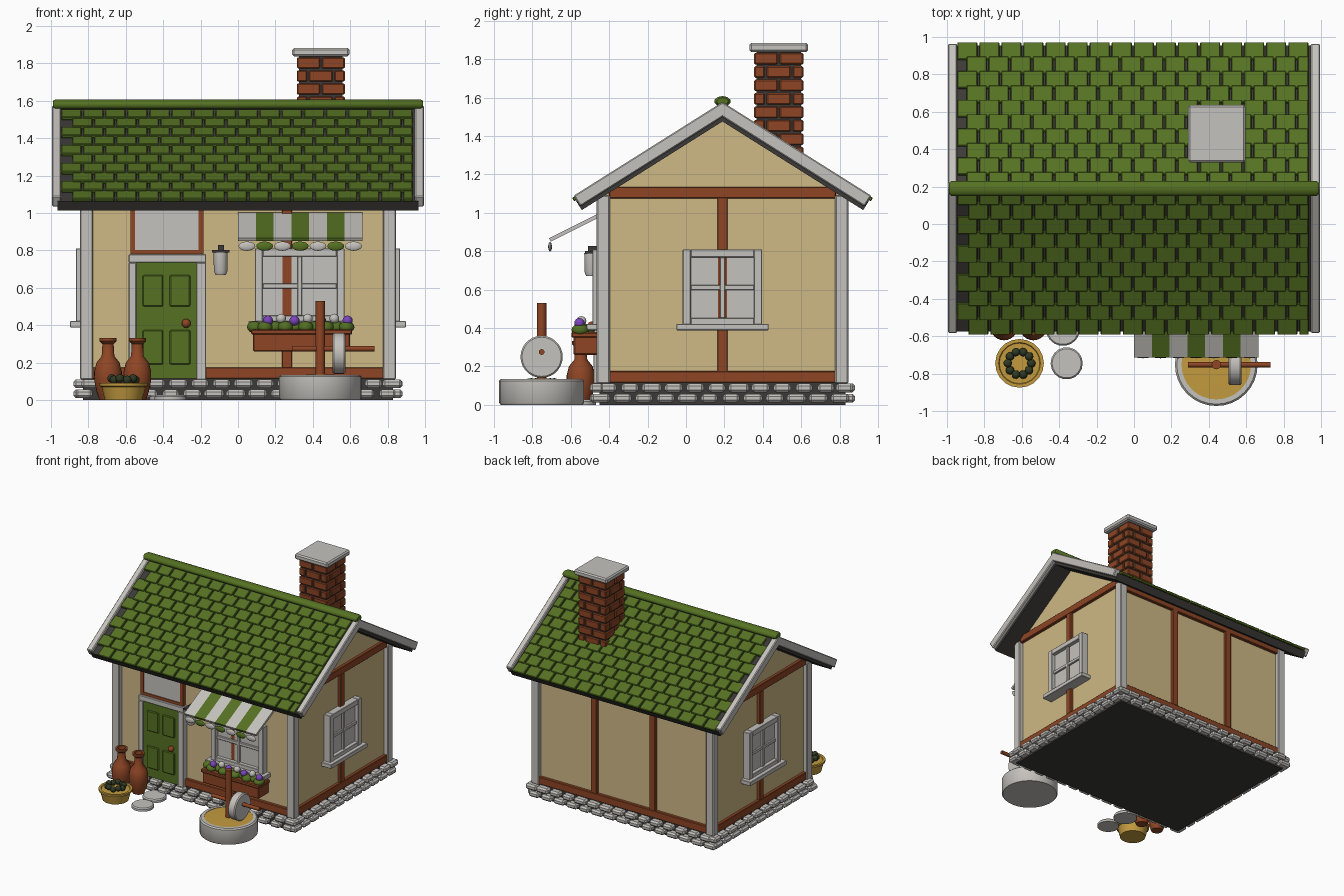
import bpy, bmesh, math, random
from mathutils import Matrix, Vector

if "Cube" in bpy.data.objects:
    bpy.data.objects.remove(bpy.data.objects["Cube"])

random.seed(4)
COL = {
    "light_grey": (0.56, 0.54, 0.51), "tan_plaster": (0.62, 0.48, 0.235), "brown": (0.27, 0.06, 0.018),
    "green": (0.09, 0.165, 0.016), "dark_grey": (0.045, 0.042, 0.038), "gold": (0.55, 0.33, 0.05),
    "purple": (0.2, 0.06, 0.5), "dark_olive": (0.03, 0.042, 0.018)}
MATS = {}
for k, c in COL.items():
    MATS[k] = bpy.data.materials.new(k)
    MATS[k].diffuse_color = (*c, 1)
I = Matrix.Identity(4)
CY = 0.19   # centre line of the house in y


def finish(name, mat, bm, smooth=False):
    bmesh.ops.recalc_face_normals(bm, faces=bm.faces)
    me = bpy.data.meshes.new(name)
    bm.to_mesh(me)
    bm.free()
    me.materials.append(MATS[mat])
    ob = bpy.data.objects.new(name, me)
    bpy.context.collection.objects.link(ob)
    if smooth:
        bpy.ops.object.select_all(action='DESELECT')
        ob.select_set(True)
        bpy.context.view_layer.objects.active = ob
        bpy.ops.object.shade_smooth_by_angle(angle=math.radians(40))
    return ob


def boxes(name, mat, items, bevel=0.0, M=I):
    """items: (x0, x1, y0, y1, z0, z1) or a ready matrix for a unit cube"""
    bm = bmesh.new()
    for b in items:
        if not isinstance(b, Matrix):
            x0, x1, y0, y1, z0, z1 = b
            b = Matrix.Translation(((x0 + x1) / 2, (y0 + y1) / 2, (z0 + z1) / 2)) @ \
                Matrix.Diagonal((x1 - x0, y1 - y0, z1 - z0, 1))
        bmesh.ops.create_cube(bm, size=1, matrix=M @ b)
    if bevel:
        bmesh.ops.bevel(bm, geom=bm.edges[:], offset=bevel, segments=1, affect='EDGES')
    return finish(name, mat, bm)


def lathe(name, mat, pts, M=I, n=24):
    bm = bmesh.new()
    vs = [bm.verts.new((r, 0, z)) for r, z in pts]
    es = [bm.edges.new(p) for p in zip(vs, vs[1:])]
    bmesh.ops.spin(bm, geom=vs + es, cent=(0, 0, 0), axis=(0, 0, 1), angle=2 * math.pi, steps=n)
    bmesh.ops.remove_doubles(bm, verts=bm.verts, dist=1e-4)
    bm.transform(M)
    return finish(name, mat, bm, True)


def balls(name, mat, centres, r, scale=(1, 1, 1)):
    bm = bmesh.new()
    for c in centres:
        bmesh.ops.create_uvsphere(bm, u_segments=12, v_segments=8, radius=r,
                                  matrix=Matrix.Translation(c) @ Matrix.Diagonal((*scale, 1)))
    return finish(name, mat, bm, True)


T = Matrix.Translation
RX = Matrix.Rotation(math.pi / 2, 4, 'Y')   # turns the z axis onto x

# Walls with gables
bm = bmesh.new()
prof = [(-0.43, 0.1), (0.81, 0.1), (0.81, 1.1), (CY, 1.49), (-0.43, 1.1)]
f = bm.faces.new([bm.verts.new((-0.81, y, z)) for y, z in prof])
ext = bmesh.ops.extrude_face_region(bm, geom=[f])["geom"]
bmesh.ops.translate(bm, verts=[g for g in ext if isinstance(g, bmesh.types.BMVert)], vec=(1.62, 0, 0))
finish("walls", "tan_plaster", bm)

# Foundation and its two courses of rounded stones
boxes("foundation", "dark_grey", [(-0.83, 0.83, -0.45, 0.83, 0, 0.115)])
stones = []
for row, z in enumerate((0.034, 0.088)):
    for length, off, axis in ((1.74, -0.845, 'x'), (1.36, 0.835, 'y')):
        n = round(length / 0.115)
        for s in (-1, 1):
            for i in range(n):
                c = -length / 2 + (i + 0.5 + (0.25 if row else -0.1)) * length / n
                c = max(-length / 2 + 0.045, min(length / 2 - 0.045, c))
                w = random.uniform(0.085, 0.108)
                p, d = ((c, CY + s * 0.655, z), (w, 0.07, 0.046)) if axis == 'x' else \
                    ((s * 0.845, CY + c, z), (0.07, w, 0.046))
                stones.append(T(p) @ Matrix.Diagonal((*d, 1)))
boxes("foundation_stones", "light_grey", stones, 0.013)

# Corner posts
boxes("corner_posts", "light_grey",
      [(x, x + 0.07, y, y + 0.068, 0.11, 1.09) for x in (-0.845, 0.775) for y in (-0.465, 0.777)], 0.006)

# Timber framing
tim = []
for x0, x1 in ((-0.835, -0.8), (0.8, 0.835)):
    tim += [(x0, x1, -0.4, 0.78, 0.115, 0.175), (x0, x1, -0.4, 0.78, 1.075, 1.135),
            (x0, x1, CY - 0.027, CY + 0.027, 0.17, 1.08)]
tim += [(-0.78, 0.78, 0.8, 0.835, 0.115, 0.175), (-0.78, 0.78, 0.8, 0.835, 1.03, 1.09)]
tim += [(x - 0.027, x + 0.027, 0.8, 0.835, 0.17, 1.04) for x in (-0.27, 0.27)]
tim += [(-0.78, -0.58, -0.455, -0.42, 0.115, 0.175), (-0.18, 0.78, -0.455, -0.42, 0.115, 0.175),
        (-0.78, 0.78, -0.455, -0.42, 1.03, 1.09), (0.235, 0.29, -0.455, -0.42, 0.17, 1.04)]
boxes("timber_frame", "brown", tim, 0.004)

# Roof: local x along ridge, y down the slope, z out of the slope
PITCH = math.radians(32.2)
bars, deck, shingles = [], [], []
for s in (-1, 1):
    turn = Matrix.Rotation(math.pi if s < 0 else 0, 4, 'Z')
    R = T((0, CY, 1.577)) @ turn @ Matrix.Rotation(-PITCH, 4, 'X')

    def slab(x0, x1, u0, u1, n0, n1, tilt=0):
        return R @ T(((x0 + x1) / 2, (u0 + u1) / 2, (n0 + n1) / 2)) @ \
            Matrix.Rotation(tilt, 4, 'X') @ Matrix.Diagonal((x1 - x0, u1 - u0, n1 - n0, 1))
    bars += [slab(-0.995, -0.945, 0, 0.916, -0.066, 0), slab(0.945, 0.995, 0, 0.916, -0.066, 0)]
    deck.append(slab(-0.965, 0.965, 0, 0.92, -0.086, -0.028))
    for i in range(10):
        u1 = 0.93 - i * 0.091
        x = -0.945 + (0.05 if i % 2 else 0)
        if s < 0:
            x = -0.945
        while x < 0.93:
            w = 0.118
            if s < 0 and i % 2 == 0 and x == -0.945:
                w = 0.059
            x1 = min(x + w, 0.945)
            if x1 - x > 0.02:
                # the front slope is turned half round, so mirror x to keep gaps on the left
                a, b = (x, x1 - 0.011)
                if s < 0:
                    a, b = -x1 + 0.011, -x
                if not (s < 0 and w < 0.1):
                    shingles.append(slab(a, b, u1 - 0.102, u1, -0.03, -0.01, 0.1))
            x += w
boxes("barge_boards", "light_grey", bars, 0.006)
boxes("roof_deck", "dark_grey", deck)
boxes("roof_shingles", "green", shingles, 0.004)
lathe("ridge_cap", "green", [(0, -0.99), (0.03, -0.99), (0.043, -0.975), (0.043, 0.975), (0.03, 0.99), (0, 0.99)],
      T((0, CY, 1.58)) @ Matrix.Diagonal((1, 1, 0.65, 1)) @ RX, 10)

# Chimney
CX, CYY = 0.443, 0.483
boxes("chimney_core", "dark_grey", [(CX - 0.117, CX + 0.117, CYY - 0.117, CYY + 0.117, 1.25, 1.85)])
bricks = []
for r in range(8):
    z = 1.283 + r * 0.07
    cuts = [-0.133, 0, 0.133] if r % 2 else [-0.133, -0.068, 0.068, 0.133]
    for a, b in zip(cuts, cuts[1:]):
        for c, d in zip(cuts, cuts[1:]):
            bricks.append((CX + a + 0.005, CX + b - 0.005, CYY + c + 0.005, CYY + d - 0.005, z, z + 0.06))
boxes("chimney_bricks", "brown", bricks, 0.006)
boxes("chimney_cap", "light_grey", [(CX - 0.153, CX + 0.153, CYY - 0.153, CYY + 0.153, 1.838, 1.883)], 0.01)


# Windows: local wall plane y = 0, outward -y
def window(name, M, h):
    z0, z1, t = 0.41, 0.81, 0.042
    boxes(name, "light_grey", [
        (-h + 0.01, h - 0.01, -0.025, 0.01, z0 + 0.01, z1 - 0.01),
        (-h, -h + t, -0.057, 0.01, z0, z1), (h - t, h, -0.057, 0.01, z0, z1),
        (-h + t, h - t, -0.056, 0.01, z1 - t, z1), (-h + t, h - t, -0.056, 0.01, z0, z0 + t),
        (-0.013, 0.013, -0.042, 0, z0 + t, z1 - t), (-h + t, h - t, -0.04, 0, 0.597, 0.623),
        (-h - 0.033, h + 0.033, -0.088, 0.01, 0.388, 0.422)], 0.003, M)


window("front_window", T((0.33, -0.43, 0)), 0.24)
window("right_window", T((0.81, CY, 0)) @ Matrix.Rotation(math.pi / 2, 4, 'Z'), 0.207)
window("left_window", T((-0.81, CY, 0)) @ Matrix.Rotation(-math.pi / 2, 4, 'Z'), 0.207)

# Door with frame, panels, knob and transom
boxes("door_frame", "light_grey", [(-0.585, -0.543, -0.482, -0.42, 0.11, 0.735), (-0.222, -0.17, -0.482, -0.42, 0.11, 0.735),
                                   (-0.585, -0.17, -0.482, -0.42, 0.735, 0.78)], 0.004)
boxes("door", "green", [(-0.545, -0.22, -0.472, -0.42, 0.115, 0.736)])
boxes("door_panels", "green", [(x, x + 0.11, -0.482, -0.46, z0, z1) for x in (-0.51, -0.365)
                               for z0, z1 in ((0.19, 0.375), (0.5, 0.67))], 0.006)
balls("door_knob", "brown", [(-0.277, -0.49, 0.41)], 0.024)
boxes("transom_frame", "brown", [(-0.575, -0.55, -0.465, -0.42, 0.78, 1.06), (-0.21, -0.185, -0.465, -0.42, 0.78, 1.06),
                                 (-0.55, -0.21, -0.465, -0.42, 0.78, 0.803)])
boxes("transom_pane", "light_grey", [(-0.55, -0.21, -0.458, -0.42, 0.8, 1.05)])

# Wall lantern
lathe("lantern", "light_grey", [(0, 0.67), (0.028, 0.67), (0.036, 0.69), (0.038, 0.79), (0, 0.79)], T((-0.093, -0.492, 0)), 12)
boxes("lantern_bracket", "dark_grey", [(-0.14, -0.046, -0.525, -0.43, 0.788, 0.802), (-0.108, -0.076, -0.51, -0.43, 0.802, 0.828)])

# Striped awning with scalloped edge
A = T((0.0, -0.44, 0.993)) @ Matrix.Rotation(math.atan(0.5), 4, 'X')
W = 0.095
for c, ids in (("light_grey", (0, 2, 4, 6)), ("green", (1, 3, 5))):
    boxes("awning_" + c, c, [(i * W, (i + 1) * W, -0.3, 0, -0.01, 0.01) for i in ids], 0, A)
    balls("awning_scallops_" + c, c, [((i + 0.5) * W, -0.708, 0.823) for i in ids], 0.045, (1, 0.22, 0.55))

# Flower box
boxes("flower_box", "brown", [(0.08, 0.6, -0.585, -0.45, 0.26, 0.36), (0.07, 0.61, -0.597, -0.45, 0.35, 0.378)], 0.006)
xs = [0.16 + i * 0.071 for i in range(7)]
balls("flower_leaves", "green", [(0.09 + i * 0.0545, -0.535 + 0.015 * (-1) ** i, 0.39) for i in range(10)], 0.042, (1, 1.1, 0.75))
balls("purple_flowers", "purple", [(x, -0.555, 0.425) for x in xs[::2]], 0.027)
balls("white_flowers", "light_grey", [(x, -0.545, 0.436) for x in xs[1::2]], 0.026)

# Stone mill: basin, filling, post, axle and wheel
B = T((0.44, -0.752, 0))
lathe("mill_basin", "light_grey", [(0, 0), (0.213, 0), (0.221, 0.01), (0.221, 0.125), (0.211, 0.135), (0.186, 0.135),
                                   (0.186, 0.115), (0, 0.115)], B, 32)
lathe("mill_filling", "gold", [(0, 0.1), (0.186, 0.1), (0.186, 0.132), (0, 0.138)], B, 32)
lathe("mill_post", "brown", [(0, 0.1), (0.025, 0.1), (0.025, 0.53), (0, 0.53)], B, 12)
lathe("mill_axle", "brown", [(0, -0.15), (0.015, -0.15), (0.015, 0.29), (0, 0.29)], B @ T((0, 0, 0.275)) @ RX, 10)
lathe("mill_wheel", "light_grey", [(0, -0.034), (0.102, -0.034), (0.11, -0.026), (0.11, 0.026), (0.102, 0.034), (0, 0.034)],
      B @ T((0.1, 0, 0.25)) @ RX, 28)

# Clay jars
jar = [(0, 0), (0.045, 0), (0.06, 0.04), (0.073, 0.1), (0.074, 0.15), (0.062, 0.2), (0.034, 0.235), (0.03, 0.3),
       (0.046, 0.315), (0.046, 0.333), (0.03, 0.333), (0.026, 0.29), (0, 0.29)]
for n, x in (("left_jar", -0.695), ("right_jar", -0.538)):
    lathe(n, "brown", jar, T((x, -0.548, 0)))

# Basket of olives
K = T((-0.612, -0.745, 0))
lathe("basket", "gold", [(0, 0), (0.1, 0), (0.118, 0.07), (0.129, 0.075), (0.13, 0.092), (0.112, 0.092), (0.108, 0.085),
                         (0, 0.085)], K, 20)
balls("olives", "dark_olive", [(-0.612 + 0.063 * math.cos(a * math.tau / 10), -0.745 + 0.063 * math.sin(a * math.tau / 10),
                                0.108 + 0.008 * (a % 2)) for a in range(10)], 0.023)

# Stepping stones
for n, p, r in (("near_step", (-0.36, -0.745, 0), 0.086), ("far_step", (-0.38, -0.56, 0), 0.092)):
    lathe(n, "light_grey", [(0, 0), (r, 0), (r, 0.018), (r - 0.008, 0.027), (0, 0.027)], T(p), 18)

for m in bpy.data.materials:
    if m.users and not m.is_grease_pencil:
        m.use_nodes = True
        m.node_tree.nodes["Principled BSDF"].inputs["Base Color"].default_value = m.diffuse_color
